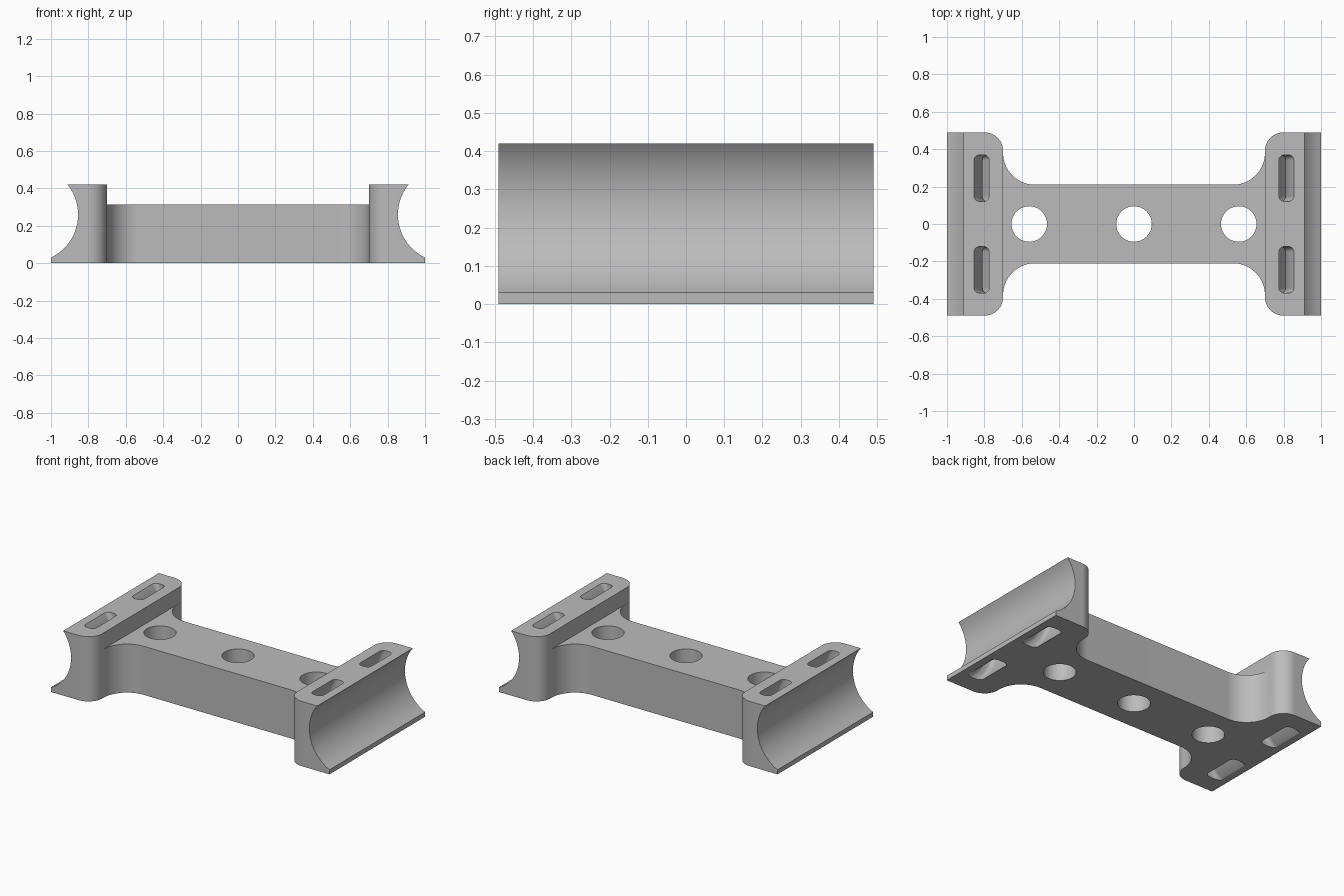
import bpy, bmesh, math
from mathutils import Vector

if "Cube" in bpy.data.objects:
    bpy.data.objects.remove(bpy.data.objects["Cube"])

grey = bpy.data.materials.new("light grey")
grey.diffuse_color = (0.5, 0.5, 0.5, 1)
grey.use_nodes = True
grey.node_tree.nodes["Principled BSDF"].inputs["Base Color"].default_value = grey.diffuse_color

HX, HY, H = 1.0, 0.49, 0.42          # half length, half width, saddle height
NECK, BAR_Y, BAR_H = 0.70, 0.21, 0.315
AX, AZ, AR = 1.11, 0.26, 0.255       # axis and radius of the saddle groove


def arc(cx, cy, r, a0, a1, n=14):
    """Points on an arc, angles in degrees."""
    steps = [math.radians(a0 + (a1 - a0) * i / n) for i in range(n + 1)]
    return [(cx + r * math.cos(a), cy + r * math.sin(a)) for a in steps]


def finish(bm, name):
    bmesh.ops.recalc_face_normals(bm, faces=bm.faces)
    mesh = bpy.data.meshes.new(name)
    bm.to_mesh(mesh)
    bm.free()
    mesh.materials.append(grey)
    ob = bpy.data.objects.new(name, mesh)
    bpy.context.collection.objects.link(ob)
    return ob


def prism(name, points, start, end, place):
    """Extrude a 2D profile; place(u, v, w) gives the 3D position."""
    bm = bmesh.new()
    verts = [bm.verts.new(place(u, v, start)) for u, v in points]
    face = bm.faces.new(verts)
    ext = bmesh.ops.extrude_face_region(bm, geom=[face])["geom"]
    shift = Vector(place(0, 0, end)) - Vector(place(0, 0, start))
    moved = [g for g in ext if isinstance(g, bmesh.types.BMVert)]
    bmesh.ops.translate(bm, verts=moved, vec=shift)
    return finish(bm, name)


def up(u, v, w):
    return (u, v, w)


def along_y(u, v, w):
    return (u, w, v)


def curved_slot(name, side, yc):
    """Rounded slot section swept round the groove axis."""
    r, hr, hy, c = 0.336, 0.035, 0.125, 0.028
    section = []
    for sx, sy, a in ((1, 1, 0), (-1, 1, 90), (-1, -1, 180), (1, -1, 270)):
        section += arc(r + sx * (hr - c), yc + sy * (hy - c), c, a, a + 90, 6)
    bm = bmesh.new()
    rings, n = [], 32
    for i in range(n + 1):
        a = math.radians(125 + 125 * i / n)
        rings.append([bm.verts.new((side * (AX + q * math.cos(a)), y,
                                    AZ + q * math.sin(a))) for q, y in section])
    m = len(section)
    for a, b in zip(rings, rings[1:]):
        for j in range(m):
            k = (j + 1) % m
            bm.faces.new((a[j], a[k], b[k], b[j]))
    bm.faces.new(rings[0])
    bm.faces.new(rings[-1])
    return finish(bm, name)


# Body outline: one quarter, mirrored to a full dog-bone shape
quarter = arc(0.53, BAR_Y + 0.17, 0.17, -90, 0) + arc(0.80, HY - 0.10, 0.10, 180, 90) + [(HX, HY)]
right = quarter + [(x, -y) for x, y in reversed(quarter)]
outline = right + [(-x, -y) for x, y in right]
body = prism("mounting_bracket", outline, 0, H, up)

# Cutters: lowered bar, saddle grooves, bolt holes and strap slots
n = NECK + 0.0005
cutters = [prism("bar_top_cutter", [(-n, -0.7), (n, -0.7), (n, 0.7), (-n, 0.7)],
                 BAR_H, 0.6, up)]
for side in (1, -1):
    ring = arc(side * AX, AZ, AR, 0, 360, 96)[:-1]
    cutters.append(prism("groove_cutter", ring, -0.7, 0.7, along_y))
    for yc in (0.245, -0.245):
        cutters.append(curved_slot("slot_cutter", side, yc))
for x in (-0.56, 0, 0.56):
    cutters.append(prism("hole_cutter", arc(x, 0, 0.095, 0, 360, 48)[:-1], -0.2, 0.6, up))

bpy.context.view_layer.objects.active = body
body.select_set(True)
for cutter in cutters:
    mod = body.modifiers.new("cut", 'BOOLEAN')
    mod.operation, mod.solver, mod.object = 'DIFFERENCE', 'EXACT', cutter
    bpy.ops.object.modifier_apply(modifier=mod.name)
    bpy.data.objects.remove(cutter, do_unlink=True)

# Smooth curves, crisp edges
bpy.ops.object.shade_smooth_by_angle(angle=math.radians(30))
body.modifiers.new("even_normals", 'WEIGHTED_NORMAL').keep_sharp = True
